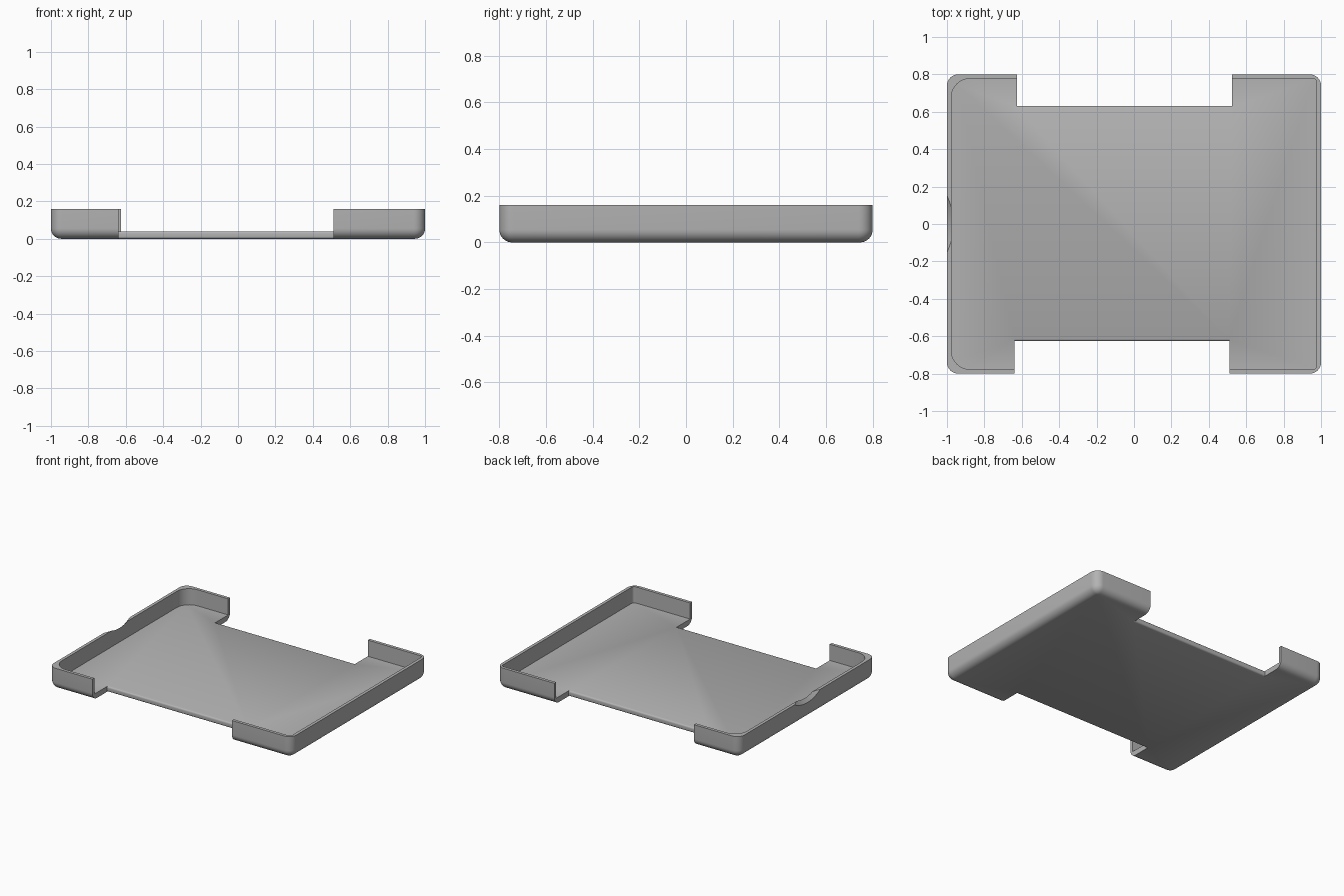
import bpy, bmesh, math
from mathutils import Vector, Matrix

old = bpy.data.objects.get("Cube")
if old:
    bpy.data.objects.remove(old, do_unlink=True)

HX, HY, H = 1.0, 0.8, 0.16      # half length, half width, height
FLOOR = 0.04

grey = bpy.data.materials.new("plain grey")
grey.use_nodes = True
grey.diffuse_color = (0.45, 0.45, 0.45, 1)
grey.node_tree.nodes["Principled BSDF"].inputs["Base Color"].default_value = (0.45, 0.45, 0.45, 1)


def add_object(name, bm, helper=False):
    bmesh.ops.recalc_face_normals(bm, faces=bm.faces)
    mesh = bpy.data.meshes.new(name)
    bm.to_mesh(mesh)
    bm.free()
    mesh.materials.append(grey)
    obj = bpy.data.objects.new(name, mesh)
    bpy.context.collection.objects.link(obj)
    obj.hide_render = helper
    return obj


def prism(points, offset):
    """Extrude a closed outline along a vector."""
    bm = bmesh.new()
    face = bm.faces.new([bm.verts.new(p) for p in points])
    out = bmesh.ops.extrude_face_region(bm, geom=[face])
    verts = [v for v in out["geom"] if isinstance(v, bmesh.types.BMVert)]
    bmesh.ops.translate(bm, verts=verts, vec=offset)
    return bm


def rounded_rect(hx, hy, r_left, r_right, z, steps=8):
    """Rounded outline with separate radii at the -x and +x ends."""
    points = []
    for i, (sx, sy) in enumerate([(1, 1), (-1, 1), (-1, -1), (1, -1)]):
        r = r_right if sx > 0 else r_left
        for k in range(steps + 1):
            a = math.pi / 2 * (i + k / steps)
            points.append((sx * (hx - r) + r * math.cos(a),
                           sy * (hy - r) + r * math.sin(a), z))
    return points


# Outer shell: rounded upright corners, then a rounded bottom rim
bm = prism(rounded_rect(HX, HY, 0.06, 0.06, 0), (0, 0, H))
rim = [e for e in bm.edges if all(v.co.z < 0.001 for v in e.verts)]
bmesh.ops.bevel(bm, geom=rim, offset=0.055, segments=8, profile=0.5, affect='EDGES')
bmesh.ops.remove_doubles(bm, verts=bm.verts, dist=0.0005)
tray = add_object("tray", bm)

# Cavity, with larger corners at the -x end
cutters = [add_object("cavity_cutter", prism(
    rounded_rect(0.977, 0.777, 0.1, 0.02, FLOOR), (0, 0, 0.3)), True)]


def side_cutter(name, side, x0, x1, y_edge):
    """Opening in a long side that leaves a softly rounded floor lip."""
    r = 0.012
    lip = []
    for base, start in ((r, -90), (FLOOR - r, 0)):
        for k in range(6):
            a = math.radians(start + 18 * k)
            lip.append((y_edge - r + r * math.cos(a), base + r * math.sin(a)))
    lip[0] = (lip[0][0], -0.001)
    lip[-1] = (lip[-1][0], FLOOR + 0.001)
    y_in = y_edge - r
    outline = [(0.95, -0.1), (y_in, -0.1)] + lip + [(y_in, 0.3), (0.95, 0.3)]
    return add_object(name, prism([(x0, side * y, z) for y, z in outline],
                                  (x1 - x0, 0, 0)), True)


cutters.append(side_cutter("front_opening_cutter", -1, -0.64, 0.51, 0.626))
cutters.append(side_cutter("back_opening_cutter", 1, -0.625, 0.525, 0.632))

# Shallow tapered thumb scoop in the top of the -x wall
bm = bmesh.new()
bmesh.ops.create_cone(bm, cap_ends=True, segments=96, radius1=0.324, radius2=0.256,
                      depth=0.06, matrix=Matrix.Translation((-0.99, 0, 0.42))
                      @ Matrix.Rotation(math.pi / 2, 4, 'Y'))
cutters.append(add_object("scoop_cutter", bm, True))

# Cut everything out of the shell and bake the result
for cutter in cutters:
    mod = tray.modifiers.new(cutter.name, 'BOOLEAN')
    mod.operation = 'DIFFERENCE'
    mod.solver = 'EXACT'
    mod.object = cutter
bpy.context.view_layer.update()
baked = bpy.data.meshes.new_from_object(
    tray.evaluated_get(bpy.context.evaluated_depsgraph_get()))
tray.modifiers.clear()
tray.data = baked
baked.materials.clear()
baked.materials.append(grey)
for cutter in cutters:
    bpy.data.objects.remove(cutter, do_unlink=True)

# Smooth the fillets and keep the cut edges sharp
bpy.ops.object.select_all(action='DESELECT')
tray.select_set(True)
bpy.context.view_layer.objects.active = tray
bpy.ops.object.shade_smooth_by_angle(angle=math.radians(30))
